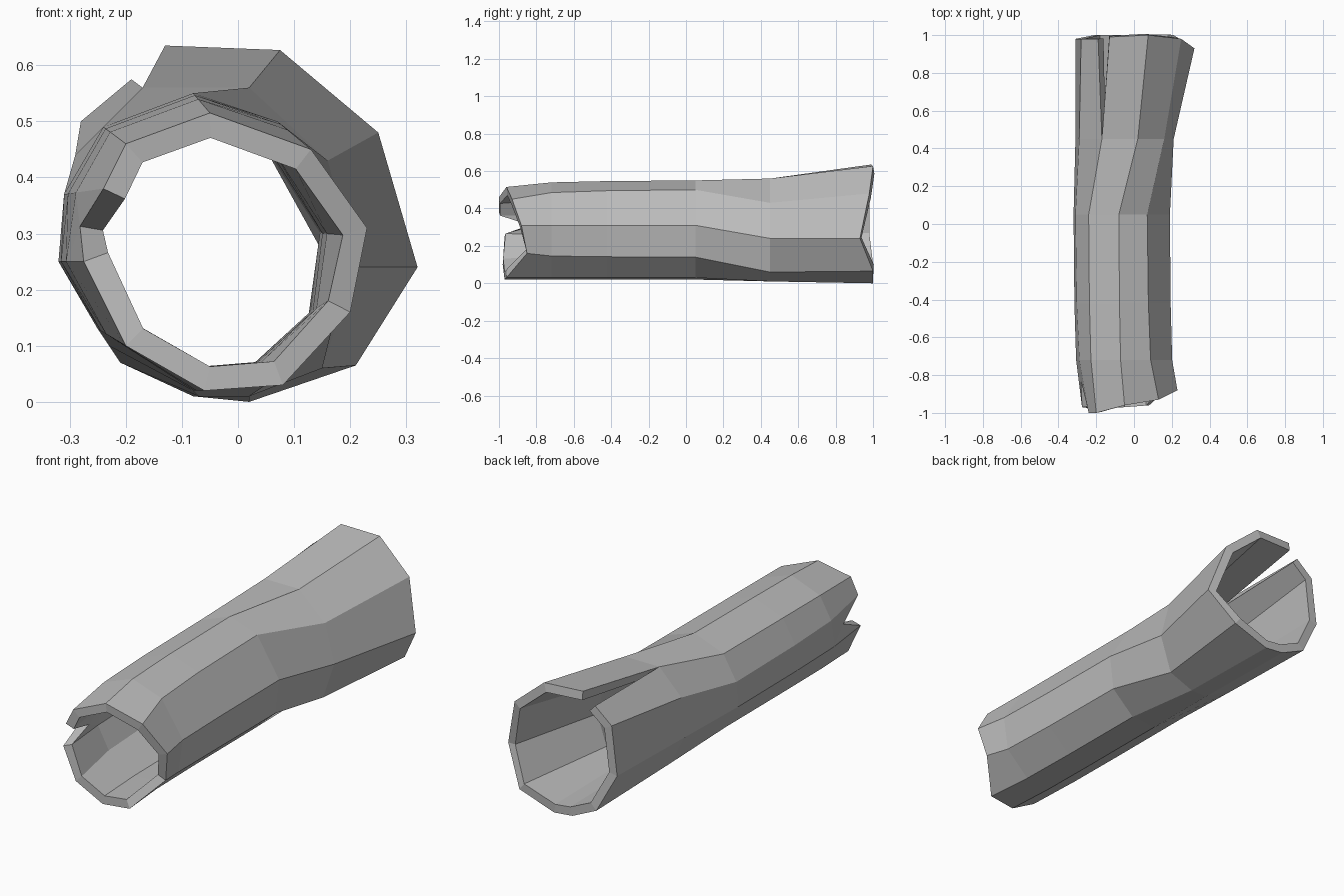
import bpy
import bmesh
from mathutils import Vector

# Remove only the default cube
default_cube = bpy.data.objects.get("Cube")
if default_cube:
    bpy.data.objects.remove(default_cube, do_unlink=True)

WALL_THICKNESS = 0.042


def make_material(name, value):
    material = bpy.data.materials.new(name)
    material.use_nodes = True
    colour = (value, value, value, 1)
    material.diffuse_color = colour
    material.node_tree.nodes["Principled BSDF"].inputs["Base Color"].default_value = colour
    return material


def place_section(section, depths):
    """Stand an x, z cross-section upright at one depth, or at one depth per corner."""
    if not isinstance(depths, (list, tuple)):
        depths = [depths] * len(section)
    return [Vector((x, y, z)) for (x, z), y in zip(section, depths)]


def blend_sections(first, second, amount):
    return [Vector(a).lerp(Vector(b), amount) for a, b in zip(first, second)]


# Cross-sections, clockwise from the upper corner on the split side
front_section = [(-.2, .46), (-.05, .515), (.13, .45), (.23, .31), (.2, .16),
                 (.08, .03), (-.06, .02), (-.2, .1), (-.275, .25), (-.24, .38)]
middle_section = [(-.24, .49), (-.08, .55), (.07, .5), (.19, .31), (.17, .14),
                  (.05, .03), (-.08, .02), (-.25, .13), (-.32, .25), (-.31, .37)]
waist_section = [(-.17, .56), (.02, .56), (.16, .43), (.21, .24), (.15, .06),
                 (.02, .01), (-.07, .01), (-.23, .1), (-.31, .25), (-.29, .44)]
back_section = [(-.13, .635), (.075, .627), (.25, .48), (.32, .24), (.21, .065),
                (.02, 0), (-.08, .01), (-.21, .07), (-.31, .26), (-.28, .5)]

# Ragged depths of the two broken ends
front_depths = [-1, -.96, -.93, -.88, -.85, -.96, -.97, -.98, -.97, -1]
back_depths = [.99, 1, .98, .93, 1, 1, 1, 1, .98, .98]

sections = [
    place_section(front_section, front_depths),
    place_section(blend_sections(middle_section, front_section, .3), -.72),
    place_section(blend_sections(middle_section, front_section, .1), -.42),
    place_section(middle_section, .05),
    place_section(waist_section, .45),
    place_section(back_section, back_depths),
]

bm = bmesh.new()
rings = [[bm.verts.new(point) for point in section] for section in sections]
corner_count = len(front_section)
last_band = len(rings) - 2
notch_corner = corner_count - 2

# Lower lip of the long split at the back end
split_lip = bm.verts.new((-.19, .98, .575))

# Inner tip of the short notch at the front end
front_middle = (rings[0][notch_corner].co + rings[0][notch_corner + 1].co) / 2
inner_middle = (rings[1][notch_corner].co + rings[1][notch_corner + 1].co) / 2
notch_tip = bm.verts.new(inner_middle.lerp(front_middle, .4))

# Bark bands between neighbouring rings
for band, (near, far) in enumerate(zip(rings, rings[1:])):
    for corner in range(corner_count):
        following = (corner + 1) % corner_count
        if band == 0 and corner == notch_corner:
            bm.faces.new((near[corner], notch_tip, far[corner]))
            bm.faces.new((notch_tip, far[following], far[corner]))
            bm.faces.new((near[following], far[following], notch_tip))
            continue
        far_end = far[following]
        if band == last_band and following == 0:
            far_end = split_lip
        bm.faces.new((near[corner], near[following], far_end, far[corner]))

mesh = bpy.data.meshes.new("hollow_log")
bm.to_mesh(mesh)
bm.free()
mesh.materials.append(make_material("plain grey", .5))

# Hollow log with a thick wall
hollow_log = bpy.data.objects.new("hollow_log", mesh)
bpy.context.scene.collection.objects.link(hollow_log)
wall = hollow_log.modifiers.new("wall", "SOLIDIFY")
wall.thickness = WALL_THICKNESS
wall.offset = -1
wall.use_even_offset = True
